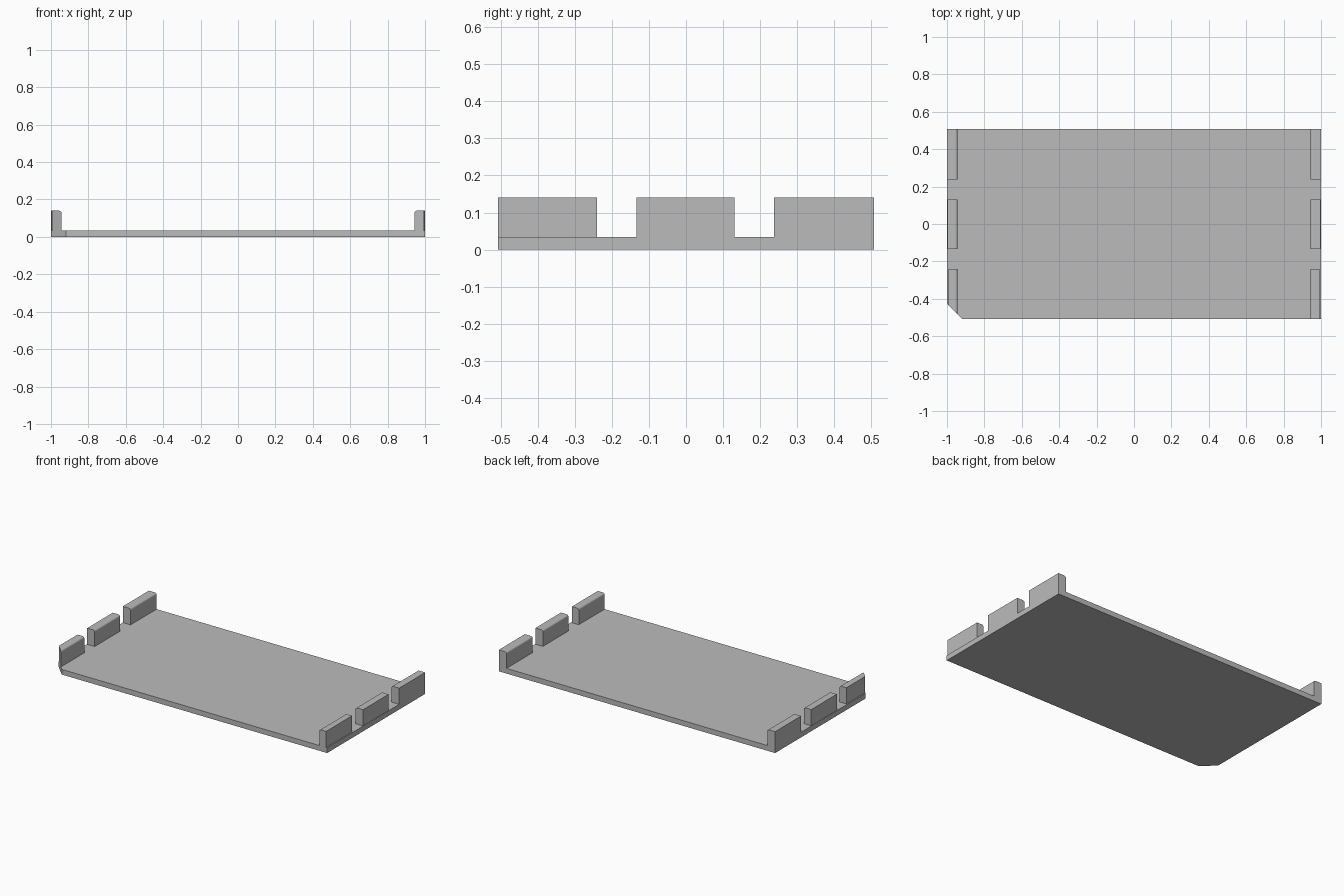
import bpy
import math

cube = bpy.data.objects.get("Cube")
if cube:
    bpy.data.objects.remove(cube, do_unlink=True)

grey = bpy.data.materials.new("plain grey")
grey.use_nodes = True
colour = (0.5, 0.5, 0.5, 1)
grey.diffuse_color = colour
grey.node_tree.nodes["Principled BSDF"].inputs["Base Color"].default_value = colour

HALF_X, HALF_Y = 1.0, 0.507
BASE_TOP, TAB_TOP = 0.034, 0.14
TAB_INNER = 0.944
CORNER = 0.08  # size of the clipped front right corner
ROUND = 0.012


def prism(name, profile, place, start, end):
    """Extrude a closed profile between two levels; place maps (a, b, level) to xyz."""
    n = len(profile)
    verts = [place(a, b, level) for level in (start, end) for a, b in profile]
    faces = [tuple(range(n))[::-1], tuple(range(n, 2 * n))]
    faces += [(i, (i + 1) % n, n + (i + 1) % n, n + i) for i in range(n)]
    mesh = bpy.data.meshes.new(name)
    mesh.from_pydata(verts, [], faces)
    mesh.materials.append(grey)
    obj = bpy.data.objects.new(name, mesh)
    bpy.context.collection.objects.link(obj)
    # Consistent outward normals
    bpy.context.view_layer.objects.active = obj
    obj.select_set(True)
    bpy.ops.object.mode_set(mode='EDIT')
    bpy.ops.mesh.select_all(action='SELECT')
    bpy.ops.mesh.normals_make_consistent(inside=False)
    bpy.ops.object.mode_set(mode='OBJECT')
    obj.select_set(False)
    return obj


def tab_profile(outer):
    """Upright cross-section with its inner top edge rounded."""
    arc = [(TAB_INNER + ROUND * (1 - math.sin(t)), TAB_TOP - ROUND * (1 - math.cos(t)))
           for t in (math.radians(90 * i / 4) for i in range(5))]
    return [(TAB_INNER, BASE_TOP), (outer, BASE_TOP), (outer, TAB_TOP)] + arc


# Flat base plate with one clipped corner
outline = [(-HALF_X + CORNER, -HALF_Y), (HALF_X, -HALF_Y), (HALF_X, HALF_Y),
           (-HALF_X, HALF_Y), (-HALF_X, -HALF_Y + CORNER)]
prism("base_plate", outline, lambda a, b, z: (a, b, z), 0, BASE_TOP)

# Three upright tabs along each end; the front ones are set in slightly
tabs = {}
for label, y0, y1, outer in (("front", -HALF_Y, -0.24, 0.993),
                             ("middle", -0.133, 0.131, 0.998),
                             ("back", 0.238, HALF_Y, HALF_X)):
    for side, sign in (("left", 1), ("right", -1)):
        name = f"{label}_{side}_tab"
        tabs[name] = prism(name, tab_profile(outer),
                           lambda a, b, y, s=sign: (s * a, y, b), y0, y1)

# Clip the front right tab along the same diagonal as the plate
tab = tabs["front_right_tab"]
for v in tab.data.vertices:
    if v.co.y < -0.4:
        v.co.y = -HALF_Y + CORNER - (v.co.x + HALF_X)
